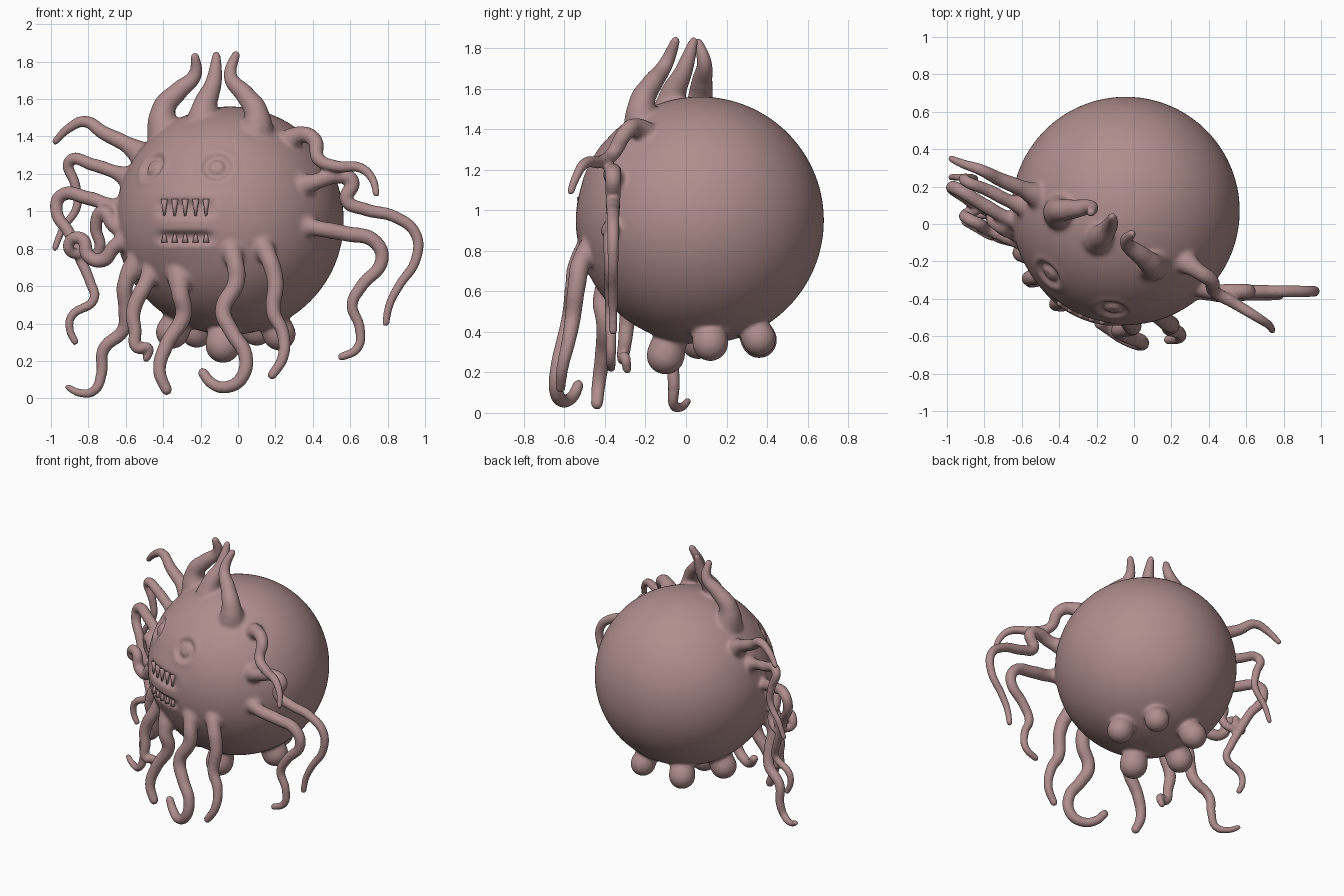
import bpy, bmesh, math
from mathutils import Vector

if "Cube" in bpy.data.objects:
    bpy.data.objects.remove(bpy.data.objects["Cube"])

C, R = Vector((-0.045, 0.07, 0.95)), 0.61
parts, roots = [], []          # organic parts to fuse, and where they leave the body

skin = bpy.data.materials.new("skin")
skin.diffuse_color = (0.43, 0.27, 0.265, 1)
skin.use_nodes = True
skin.node_tree.nodes["Principled BSDF"].inputs["Base Color"].default_value = skin.diffuse_color

def surf(x, z):
    """Point on the front of the body sphere at the given x, z."""
    d = R * R - (x - C.x) ** 2 - (z - C.z) ** 2
    return Vector((x, C.y - math.sqrt(max(d, 0)), z))

def gauss(t, w):
    return math.exp(-(t / w) ** 2)

def finish(bm, name):
    me = bpy.data.meshes.new(name)
    bm.to_mesh(me)
    bm.free()
    for p in me.polygons:
        p.use_smooth = True
    me.materials.append(skin)
    ob = bpy.data.objects.new(name, me)
    bpy.context.collection.objects.link(ob)
    return ob

# Body: sphere with sculpted eyes and mouth grooves
eyes = [surf(-0.115, 1.24), surf(-0.46, 1.24)]
bm = bmesh.new()
bmesh.ops.create_uvsphere(bm, u_segments=256, v_segments=128, radius=R)
for v in bm.verts:
    p = v.co + C
    off = 0
    for e in eyes:
        d = (p - e).length
        off += 0.006 * gauss(d - 0.09, 0.025) - 0.022 * gauss(d - 0.06, 0.02)
        off += 0.006 * gauss(d, 0.04) - 0.014 * gauss(d, 0.014)
    if p.y < 0:
        u = (p.x + 0.28) / 0.19
        off += 0.014 * math.exp(-u ** 4 - ((p.z - 0.94) / 0.17) ** 4)
        for z, h in ((1.015, 0.045), (0.86, 0.03)):
            off -= 0.03 * math.exp(-((p.x + 0.28) / 0.145) ** 6 - ((p.z - z) / h) ** 4)
    v.co = p + v.co.normalized() * off
body = finish(bm, "body")

# Teeth: two rows of small spikes
def tooth(x, z, length, r, sign, name):
    bm = bmesh.new()
    bmesh.ops.create_cone(bm, cap_ends=True, segments=10, radius1=r, radius2=r * 0.35, depth=length)
    a = surf(x, z)
    n = (a - C).normalized()
    q = Vector((0, 0, sign)).to_track_quat('Z', 'Y')
    for v in bm.verts:
        v.co = q @ v.co + a - n * 0.002
    finish(bm, name)

for i in range(5):
    x = -0.395 + i * 0.056
    tooth(x, 1.02, 0.09, 0.018, -1, "upper_tooth")
    tooth(x, 0.856, 0.045, 0.018, 1, "lower_tooth")

# Tapered tube through points, rooted inside the body
def tube(name, pts, r0, r1, r2, tip=0.5):
    pts = [Vector(p) for p in pts]
    pts[0] = pts[0].lerp(C, 0.1)
    for a, b in zip(pts, pts[1:]):
        da, db = (a - C).length, (b - C).length
        if da < R <= db:
            roots.append((a.lerp(b, (R - da) / (db - da)), r0))
            break
    pts.append(pts[-1] + (pts[-1] - pts[-2]).normalized() * r2 * 0.7)
    cu = bpy.data.curves.new(name, 'CURVE')
    cu.dimensions = '3D'
    cu.bevel_depth = 1
    cu.bevel_resolution = 4
    cu.resolution_u = 7
    cu.use_fill_caps = True
    s = cu.splines.new('BEZIER')
    s.bezier_points.add(len(pts) - 1)
    n = len(pts) - 2
    for i, (b, p) in enumerate(zip(s.bezier_points, pts)):
        b.co = p
        b.handle_left_type = b.handle_right_type = 'AUTO'
        t = max(0, (i - 1) / max(1, n - 1))
        b.radius = r0 if i == 0 else r1 + (r2 - r1) * t
    s.bezier_points[-1].radius = r2 * tip
    ob = bpy.data.objects.new(name, cu)
    bpy.context.collection.objects.link(ob)
    bpy.ops.object.select_all(action='DESELECT')
    bpy.context.view_layer.objects.active = ob
    ob.select_set(True)
    bpy.ops.object.convert(target='MESH')
    parts.append(bpy.context.view_layer.objects.active)

# Horns on the crown
tube("horn_left", [(-.40, .06, 1.40), (-.40, .07, 1.54), (-.32, .08, 1.64), (-.23, .09, 1.73), (-.23, .06, 1.83)], .13, .066, .023)
tube("horn_middle", [(-.20, -.09, 1.43), (-.18, -.07, 1.55), (-.13, -.01, 1.69), (-.115, .04, 1.84)], .14, .07, .02)
tube("horn_right", [(.09, -.22, 1.38), (.10, -.22, 1.52), (.04, -.17, 1.62), (-.04, -.10, 1.72), (-.01, -.05, 1.84)], .13, .068, .022)

# Tentacles on the right side
tube("tentacle_right_top", [(.24, -.18, 1.36), (.34, -.25, 1.41), (.41, -.30, 1.38), (.43, -.36, 1.28), (.53, -.42, 1.24),
     (.66, -.50, 1.23), (.72, -.54, 1.17), (.74, -.57, 1.09)], .09, .045, .018)
tube("tentacle_right_middle", [(.31, -.31, 1.13), (.42, -.36, 1.16), (.54, -.36, 1.19), (.61, -.36, 1.16), (.58, -.36, 1.06),
     (.68, -.36, 1.01), (.84, -.36, .97), (.95, -.36, .88), (.95, -.36, .74), (.86, -.36, .60), (.81, -.36, .50), (.79, -.36, .40)], .09, .045, .02)
tube("tentacle_right_low", [(.31, -.33, .94), (.42, -.37, .91), (.58, -.37, .88), (.73, -.37, .84), (.77, -.37, .74),
     (.66, -.37, .60), (.61, -.37, .50), (.65, -.37, .38), (.64, -.37, .27), (.55, -.37, .22)], .09, .045, .022)

# Tentacles hanging below the mouth
tube("tentacle_beard_a", [(.10, -.46, .86), (.16, -.51, .76), (.20, -.54, .62), (.19, -.56, .46), (.24, -.58, .35), (.24, -.61, .22), (.18, -.62, .12)], .08, .05, .025)
tube("tentacle_beard_b", [(-.07, -.48, .86), (-.02, -.53, .74), (-.01, -.55, .62), (-.08, -.57, .47), (-.03, -.60, .35),
     (.04, -.63, .23), (.02, -.64, .11), (-.06, -.61, .06), (-.14, -.56, .08), (-.19, -.53, .14)], .08, .05, .028)
tube("tentacle_beard_c", [(-.34, -.36, .69), (-.31, -.41, .57), (-.29, -.40, .45), (-.38, -.41, .29), (-.42, -.43, .15), (-.38, -.44, .04)], .09, .05, .03)
tube("tentacle_beard_d", [(-.46, -.22, .74), (-.49, -.27, .62), (-.56, -.29, .46), (-.55, -.30, .36), (-.54, -.31, .27), (-.48, -.30, .27), (-.49, -.29, .21)], .08, .045, .022)
tube("tentacle_beard_e", [(-.52, -.16, .78), (-.60, -.16, .62), (-.60, -.13, .48), (-.61, -.10, .37), (-.72, -.07, .26), (-.73, -.06, .13),
     (-.77, -.06, .04), (-.85, -.02, .03), (-.91, .01, .06)], .09, .045, .018)

# Tentacles on the left side
tube("tentacle_left_top", [(-.48, .12, 1.28), (-.60, .19, 1.36), (-.72, .24, 1.42), (-.82, .29, 1.48), (-.91, .32, 1.44), (-.98, .35, 1.37)], .10, .045, .018)
tube("tentacle_left_upper", [(-.54, .07, 1.16), (-.66, .12, 1.21), (-.78, .18, 1.25), (-.90, .23, 1.27), (-.87, .24, 1.14), (-.86, .24, 1.03),
     (-.94, .25, .90), (-.98, .25, .80)], .10, .038, .017)
tube("tentacle_left_middle", [(-.54, -.02, 1.02), (-.67, .03, 1.03), (-.80, .10, 1.07), (-.95, .19, 1.08), (-.97, .19, 1.0), (-.90, .14, .88),
     (-.85, .10, .76), (-.79, .07, .62), (-.77, .05, .53), (-.89, .06, .44), (-.90, .06, .37), (-.87, .06, .30)], .10, .04, .02)
tube("tentacle_left_low", [(-.53, -.08, .88), (-.66, -.04, .92), (-.72, -.01, 1.0), (-.76, .03, .92), (-.74, .05, .80), (-.80, .08, .75),
     (-.88, .09, .78)], .09, .042, .022)
tube("tentacle_left_coil", [(-.53, -.12, .82), (-.65, -.08, .82), (-.72, -.05, .74), (-.80, -.02, .76), (-.83, .0, .85), (-.89, .03, .85),
     (-.90, .05, .79), (-.83, .08, .78), (-.81, .1, .83)], .09, .042, .025)

# Stubby rounded feet in a ring underneath
for x, y, h, r in ((-.08, -.10, .285, .095), (.22, .12, .345, .09), (.10, .36, .365, .085), (-.22, .36, .36, .09), (-.35, .06, .355, .09)):
    tip = Vector((x, y, h))
    out = (tip - C).normalized()
    roots.append((C + out * R, 0.12))
    bm = bmesh.new()
    bmesh.ops.create_uvsphere(bm, u_segments=24, v_segments=16, radius=r)
    q = out.to_track_quat('Z', 'Y')
    for v in bm.verts:
        v.co = q @ Vector((v.co.x, v.co.y, v.co.z * (1.0 if v.co.z > 0 else 1.6))) + tip
    parts.append(finish(bm, "foot"))

# Fuse the limbs into the body, then soften only the roots into fillets
bpy.ops.object.select_all(action='DESELECT')
for ob in parts + [body]:
    ob.select_set(True)
bpy.context.view_layer.objects.active = body
bpy.ops.object.join()
rm = body.modifiers.new("fuse", 'REMESH')
rm.mode = 'VOXEL'
rm.voxel_size = 0.0095
rm.use_smooth_shade = True
bpy.ops.object.modifier_apply(modifier="fuse")
group = body.vertex_groups.new(name="roots")
group.add(range(len(body.data.vertices)), 0.15, 'REPLACE')
for v in body.data.vertices:
    w = max(1 - ((v.co - p).length / (r * 1.5)) ** 2 for p, r in roots)
    if w > 0.15:
        group.add([v.index], min(1, w * 1.5), 'REPLACE')
sm = body.modifiers.new("soften", 'SMOOTH')
sm.factor = 0.5
sm.iterations = 24
sm.vertex_group = "roots"
bpy.ops.object.modifier_apply(modifier="soften")
body.data.materials.clear()
body.data.materials.append(skin)
bpy.ops.object.shade_smooth()
